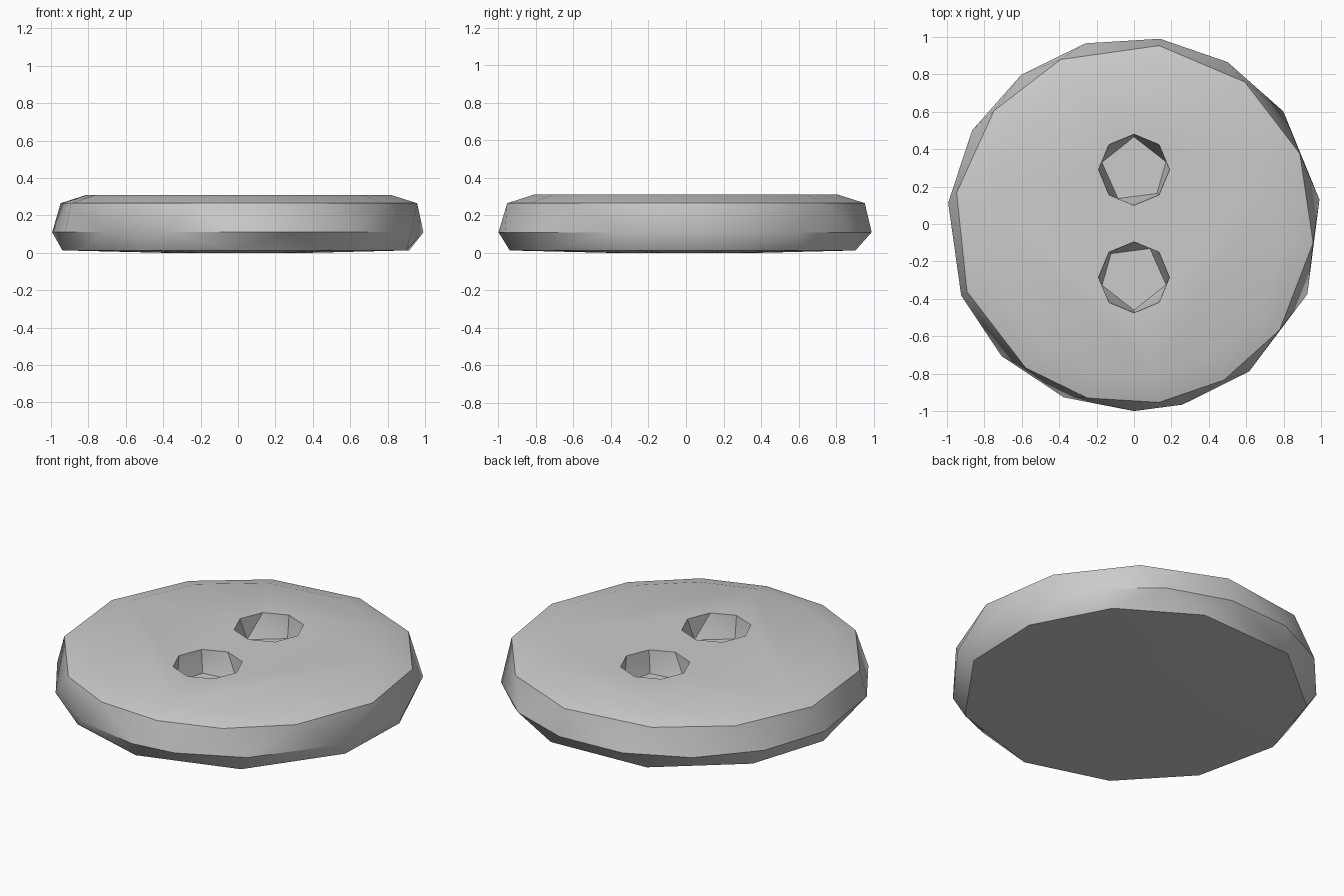
import bpy, bmesh
from math import radians, cos, sin

cube = bpy.data.objects.get("Cube")
if cube:
    bpy.data.objects.remove(cube, do_unlink=True)

grey = bpy.data.materials.new("plain_grey")
grey.use_nodes = True
GREY = (0.6, 0.6, 0.6, 1)
grey.diffuse_color = GREY
grey.node_tree.nodes["Principled BSDF"].inputs["Base Color"].default_value = GREY


def ring(radius, z, angles, centre=(0, 0), turn=0):
    """Points on a level circle at the given angles in degrees."""
    return [(centre[0] + radius * cos(radians(a + turn)),
             centre[1] + radius * sin(radians(a + turn)), z) for a in angles]


def hull_object(name, points):
    """Closed convex solid around the points, with flat areas joined."""
    bm = bmesh.new()
    for p in points:
        bm.verts.new(p)
    bmesh.ops.convex_hull(bm, input=bm.verts[:])
    loose = [v for v in bm.verts if not v.link_faces]
    bmesh.ops.delete(bm, geom=loose, context='VERTS')
    bmesh.ops.dissolve_limit(bm, angle_limit=radians(0.2),
                             verts=bm.verts[:], edges=bm.edges[:])
    bmesh.ops.recalc_face_normals(bm, faces=bm.faces[:])
    mesh = bpy.data.meshes.new(name)
    bm.to_mesh(mesh)
    bm.free()
    mesh.materials.append(grey)
    obj = bpy.data.objects.new(name, mesh)
    bpy.context.collection.objects.link(obj)
    return obj


# Disc: irregular rings from the underside up to the top face
rim = [82, 60, 37, 7.5, -22, -52, -75, -90, -112, -135, -157.5, 173.5, 150, 127, 105]
shoulder = [82, 52, 23, -6, -36, -60, -82, -105, -127, -158, 170, 141, 114]
base = [-17, 13, 43, 74, 112, 147.5, 177, 208, 238, 269, 306]
disc = hull_object("button_disc",
                   ring(0.4, 0, base) + ring(0.94, 0.013, base)
                   + ring(1.0, 0.11, rim) + ring(0.963, 0.265, shoulder)
                   + ring(0.82, 0.31, shoulder))

# Two blind holes: eight-sided mouth, five-sided floor
mouth = range(0, 360, 45)
floor = [90, 14, -46, -119, 167]
bpy.context.view_layer.objects.active = disc
for turn in (0, 180):
    centre = (0, 0.29 if turn == 0 else -0.285)
    cutter = hull_object("hole_cutter",
                         ring(0.19, 0.4, mouth, centre, turn)
                         + ring(0.19, 0.308, mouth, centre, turn)
                         + ring(0.176, 0.175, floor, centre, turn))
    cutter.hide_render = True
    cut = disc.modifiers.new("hole", 'BOOLEAN')
    cut.operation = 'DIFFERENCE'
    cut.solver = 'EXACT'
    cut.object = cutter
    bpy.ops.object.modifier_apply(modifier=cut.name)
    bpy.data.objects.remove(cutter, do_unlink=True)

# Soft shading round the sides, crisp edges at the shoulder and holes
bpy.ops.object.select_all(action='DESELECT')
disc.select_set(True)
bpy.ops.object.shade_smooth_by_angle(angle=radians(30))
